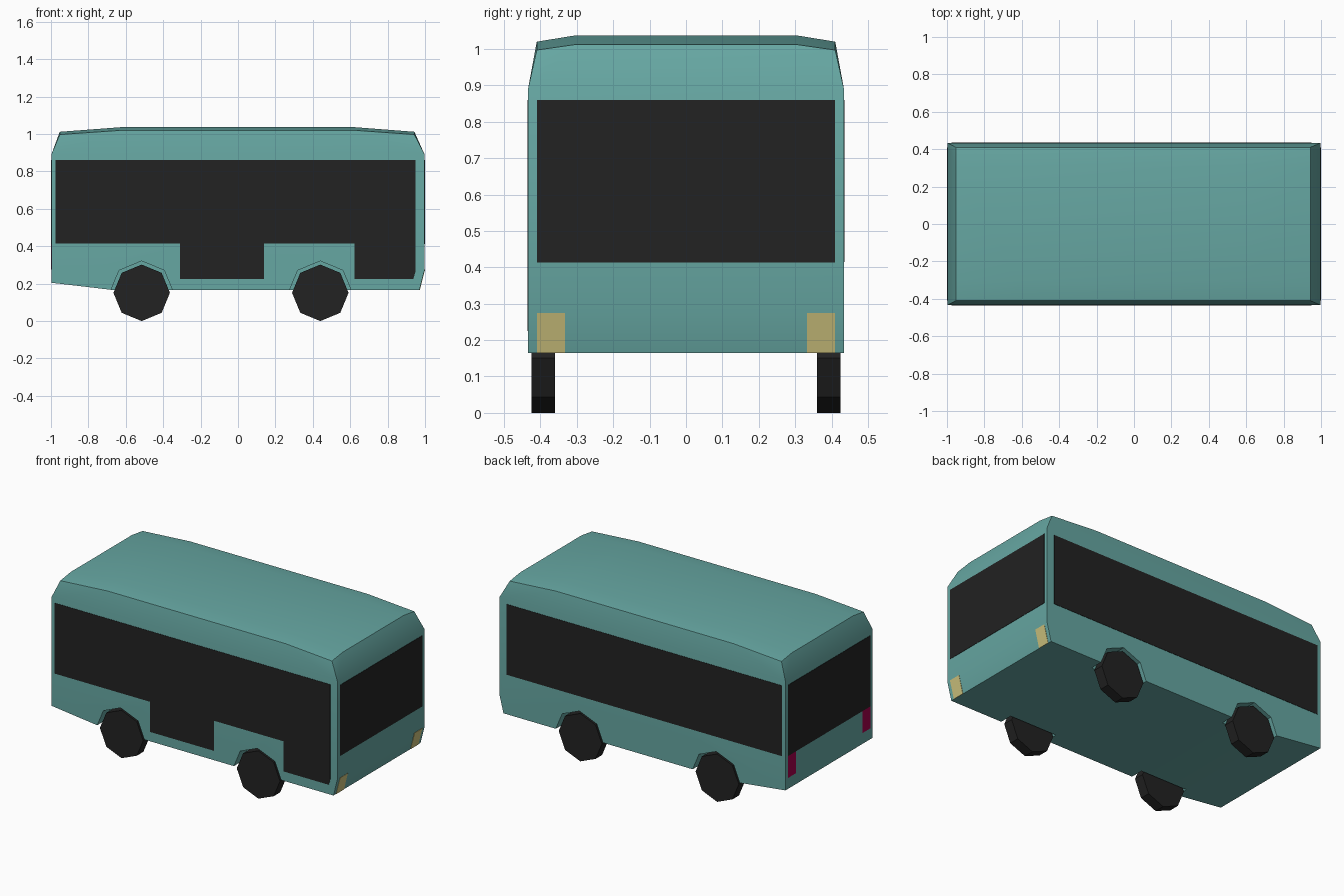
import bpy, bmesh, math
from mathutils import Vector

if "Cube" in bpy.data.objects:
    bpy.data.objects.remove(bpy.data.objects["Cube"])


def material(name, rgb):
    m = bpy.data.materials.new(name)
    m.diffuse_color = (*rgb, 1)
    m.use_nodes = True
    m.node_tree.nodes["Principled BSDF"].inputs["Base Color"].default_value = m.diffuse_color
    return m


TEAL = material("teal paint", (0.133, 0.385, 0.362))
DARK = material("dark glass and rubber", (0.016, 0.016, 0.016))
YELLOW = material("headlight yellow", (0.62, 0.55, 0.21))
RED = material("tail light magenta", (0.37, 0.0, 0.07))


def make(name, bm, mat):
    bmesh.ops.recalc_face_normals(bm, faces=bm.faces)
    me = bpy.data.meshes.new(name)
    bm.to_mesh(me)
    bm.free()
    me.materials.append(mat)
    ob = bpy.data.objects.new(name, me)
    bpy.context.collection.objects.link(ob)
    return ob


def prism(name, pts, offset, mat):
    """Solid made by sweeping a flat polygon along an offset."""
    bm = bmesh.new()
    f = bm.faces.new([bm.verts.new(p) for p in pts])
    r = bmesh.ops.extrude_face_region(bm, geom=[f], use_keep_orig=True)
    vs = [v for v in r["geom"] if isinstance(v, bmesh.types.BMVert)]
    bmesh.ops.translate(bm, verts=vs, vec=Vector(offset))
    return make(name, bm, mat)


def octagon(cx, cz, r, y):
    return [(cx + r * math.cos(k * math.pi / 4), y, cz + r * math.sin(k * math.pi / 4))
            for k in range(8)]


# Body: convex shell with slanted nose, raised tail, tapered and domed roof
E, W = 0.998, 0.434
bm = bmesh.new()
for s in (-1, 1):
    for x, z in ((-E, 0.205), (-0.66, 0.165), (0.97, 0.165), (E, 0.275), (E, 0.89), (-E, 0.89)):
        bm.verts.new((x, s * W, z))
    for x, rim, top in ((-0.953, 0.997, 1.012), (-0.62, 1.02, 1.037),
                        (0.62, 1.02, 1.037), (0.943, 0.997, 1.012)):
        bm.verts.new((x, s * 0.41, rim))
        bm.verts.new((x, s * 0.305, top))
bmesh.ops.convex_hull(bm, input=bm.verts)
bmesh.ops.dissolve_limit(bm, angle_limit=math.radians(0.5), verts=bm.verts, edges=bm.edges)
body = make("bus_body", bm, TEAL)

# Wheels, with eight-sided arches cut from the body
cutters = []
for x, end in ((-0.515, "rear"), (0.44, "front")):
    for s, side in ((-1, "right"), (1, "left")):
        prism(f"{end}_{side}_wheel", octagon(x, 0.151, 0.151, s * 0.36), (0, s * 0.065, 0), DARK)
        c = prism("arch_cutter", octagon(x, 0.15, 0.171, s * 0.352), (0, s * 0.12, 0), TEAL)
        c.hide_render = True
        m = body.modifiers.new("arch", "BOOLEAN")
        m.operation, m.solver, m.object = "DIFFERENCE", "EXACT", c
        cutters.append(c)
dg = bpy.context.evaluated_depsgraph_get()
cut_mesh = bpy.data.meshes.new_from_object(body.evaluated_get(dg))
body.modifiers.clear()
body.data = cut_mesh
for c in cutters:
    bpy.data.objects.remove(c)
bpy.context.view_layer.objects.active = body
body.select_set(True)
bpy.ops.object.shade_smooth_by_angle(angle=math.radians(25))

# Side glazing: the door side drops down twice for the doors
T = 0.003
doors = [(-0.975, 0.86), (-0.975, 0.415), (-0.31, 0.415), (-0.31, 0.225), (0.138, 0.225),
         (0.138, 0.415), (0.623, 0.415), (0.623, 0.225), (0.937, 0.225), (0.948, 0.26),
         (0.948, 0.86)]
plain = [(-0.975, 0.86), (-0.975, 0.415), (0.948, 0.415), (0.948, 0.86)]
prism("door_side_glass", [(x, -W + 0.001, z) for x, z in doors], (0, -T, 0), DARK)
prism("far_side_glass", [(x, W - 0.001, z) for x, z in plain], (0, T, 0), DARK)


# Windscreen, rear window and lamps on the ends
def end_plate(name, s, y0, y1, low, high, mat):
    (xl, zl), (xh, zh) = low, high
    prism(name, [(xl, y0, zl), (xl, y1, zl), (xh, y1, zh), (xh, y0, zh)], (s * T, 0, 0), mat)


for s, name in ((1, "windscreen"), (-1, "rear_window")):
    x = s * (E - 0.001)
    end_plate(name, s, -0.41, 0.41, (x, 0.413), (x, 0.86), DARK)
for s, side in ((-1, "right"), (1, "left")):
    end_plate(f"{side}_headlight", 1, s * 0.332, s * 0.41,
              (0.969, 0.165), (0.997, 0.275), YELLOW)
    end_plate(f"{side}_tail_light", -1, s * 0.332, s * 0.41,
              (-E + 0.001, 0.275), (-E + 0.001, 0.413), RED)
